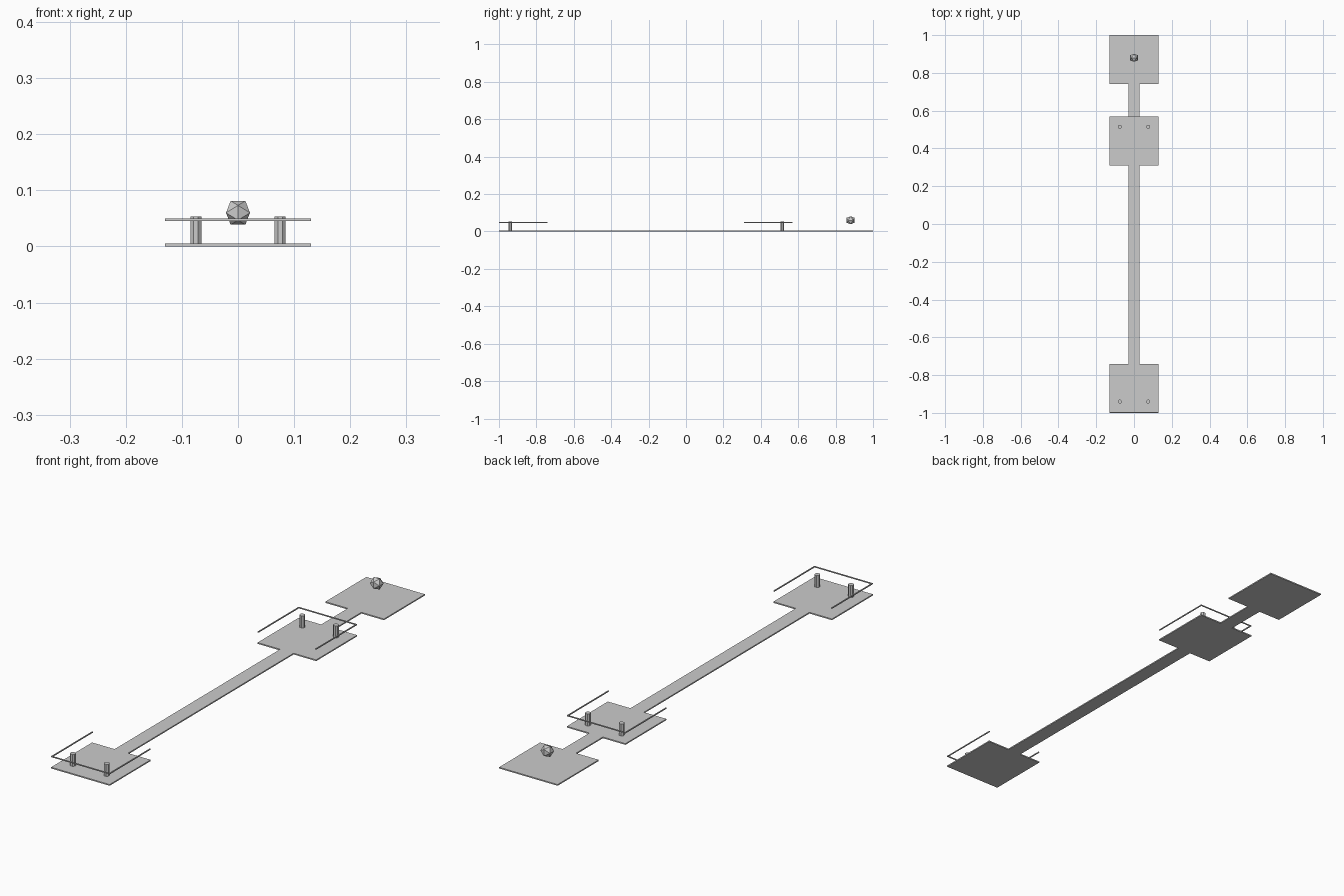
import bpy, bmesh, math

if "Cube" in bpy.data.objects:
    bpy.data.objects.remove(bpy.data.objects["Cube"])

W, S = 0.13, 0.03          # pad half width, walkway half width


def make_object(name, bm):
    bmesh.ops.recalc_face_normals(bm, faces=bm.faces)
    mesh = bpy.data.meshes.new(name)
    bm.to_mesh(mesh)
    bm.free()
    obj = bpy.data.objects.new(name, mesh)
    bpy.context.collection.objects.link(obj)
    return obj


def extrude_outline(name, points, z0, z1):
    bm = bmesh.new()
    face = bm.faces.new([bm.verts.new((x, y, z0)) for x, y in points])
    top = bmesh.ops.extrude_face_region(bm, geom=[face])["geom"]
    bmesh.ops.translate(bm, vec=(0, 0, z1 - z0),
                        verts=[v for v in top if isinstance(v, bmesh.types.BMVert)])
    return make_object(name, bm)


# Floor: three square pads joined by a narrow walkway, mirrored outline
right = []
for y0, y1 in ((-1.0, -0.74), (0.31, 0.57), (0.74, 1.0)):
    right += [(S, y0), (W, y0), (W, y1), (S, y1)]
right = right[1:-1]
outline = right + [(-x, y) for x, y in reversed(right)]
extrude_outline("floor", outline, 0.0, 0.005)


# U-shaped guard rails around the outer sides of two pads
def guard_rail(name, y_closed, y_open):
    t = 0.004
    d = t if y_open > y_closed else -t
    pts = [(-W, y_closed), (W, y_closed), (W, y_open), (W - t, y_open),
           (W - t, y_closed + d), (-W + t, y_closed + d),
           (-W + t, y_open), (-W, y_open)]
    extrude_outline(name, pts, 0.0455, 0.0495)


guard_rail("front_guard_rail", -1.0, -0.74)
guard_rail("rear_guard_rail", 0.57, 0.31)

# Short octagonal posts
for label, y in (("front", -0.94), ("rear", 0.515)):
    for side, x in (("left", -0.075), ("right", 0.075)):
        r = 0.0108
        pts = [(x + r * math.cos(math.radians(22.5 + 45 * i)),
                y + r * math.sin(math.radians(22.5 + 45 * i))) for i in range(8)]
        extrude_outline(f"{label}_{side}_post", pts, 0.005, 0.053)

# Floating faceted ball: icosahedron with edges aligned to the axes
bm = bmesh.new()
a = 0.0213
b = a / ((1 + math.sqrt(5)) / 2)
for s in (-1, 1):
    for t in (-1, 1):
        for v in ((s * b, 0, t * a), (s * a, t * b, 0), (0, s * a, t * b)):
            bm.verts.new(v)
bmesh.ops.convex_hull(bm, input=bm.verts)
ball = make_object("faceted_ball", bm)
ball.location = (0, 0.88, 0.06)
